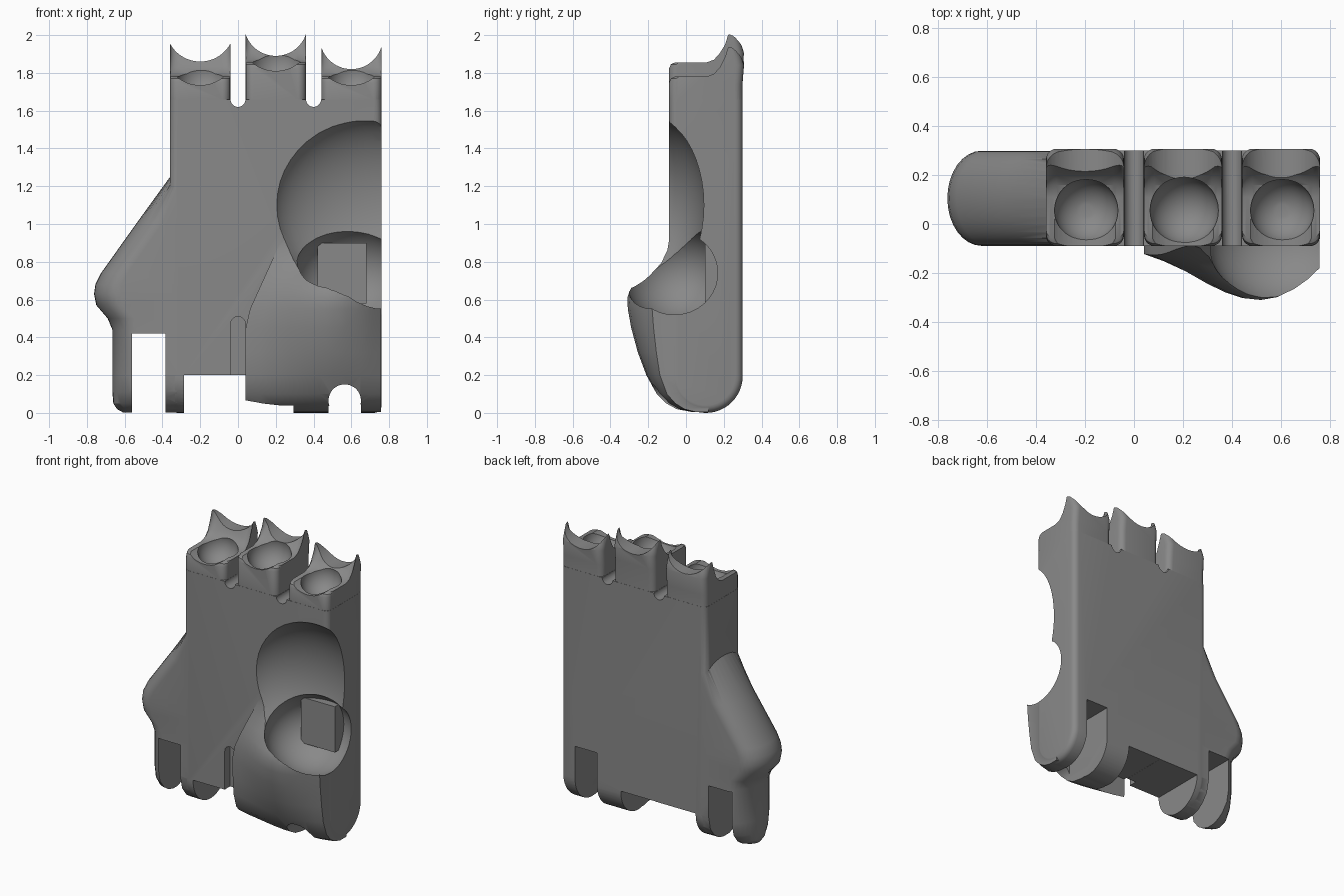
import bpy, bmesh, math
from mathutils import Vector

if "Cube" in bpy.data.objects:
    bpy.data.objects.remove(bpy.data.objects["Cube"])

grey = bpy.data.materials.new("dark_grey")
grey.diffuse_color = (0.25, 0.25, 0.25, 1)
grey.use_nodes = True
grey.node_tree.nodes["Principled BSDF"].inputs["Base Color"].default_value = grey.diffuse_color


def finish(name, bm):
    bmesh.ops.recalc_face_normals(bm, faces=bm.faces)
    me = bpy.data.meshes.new(name)
    bm.to_mesh(me)
    bm.free()
    me.materials.append(grey)
    ob = bpy.data.objects.new(name, me)
    bpy.context.collection.objects.link(ob)
    return ob


def loft(name, rings):
    bm = bmesh.new()
    vs = [[bm.verts.new(p) for p in r] for r in rings]
    n = len(rings[0])
    for a, b in zip(vs, vs[1:]):
        for i in range(n):
            j = (i + 1) % n
            bm.faces.new((a[i], a[j], b[j], b[i]))
    bm.faces.new(vs[0])
    bm.faces.new(vs[-1])
    bmesh.ops.triangulate(bm, faces=[f for f in bm.faces if len(f.verts) == 4])
    return finish(name, bm)


R, CY = 0.195, 0.105     # half thickness and mid-plane of the palm


def rounded_slab(name, prof, x0, x1, r):
    """Sweep a (y, z) profile along x, shrinking it at both ends to round the edges."""
    steps = [math.pi / 2 * i / 5 for i in range(6)]
    ends = [(r * (1 - math.sin(t)), r * (1 - math.cos(t))) for t in steps]   # (inset, distance)
    secs = [(x0 + d, i) for i, d in ends] + [(x1 - d, i) for i, d in reversed(ends)]
    return loft(name, [[(x, CY + (y - CY) * (R - i) / R, z + i * max(0, 1 - z / R)) for y, z in prof]
                       for x, i in secs])


def box(name, x0, x1, y0, y1, z0, z1):
    return loft(name, [[(x0, y0, z), (x1, y0, z), (x1, y1, z), (x0, y1, z)] for z in (z0, z1)])


def rod(name, x, z, r, y0, y1, n=40):
    ang = [2 * math.pi * (i + 0.5) / n for i in range(n)]
    return loft(name, [[(x + r * math.cos(t), y, z + r * math.sin(t)) for t in ang] for y in (y0, y1)])


def ball(name, c, r, n=40):
    bm = bmesh.new()
    bmesh.ops.create_uvsphere(bm, u_segments=n, v_segments=n // 2, radius=1)
    for v in bm.verts:
        v.co = Vector([c[i] + v.co[i] * r[i] for i in range(3)])
    return finish(name, bm)


def combine(ob, other, op='DIFFERENCE'):
    m = ob.modifiers.new("cut", 'BOOLEAN')
    m.operation, m.object, m.solver = op, other, 'EXACT'
    bpy.context.view_layer.objects.active = ob
    bpy.ops.object.modifier_apply(modifier=m.name)
    bpy.data.objects.remove(other, do_unlink=True)


# Palm slab with a fully rounded heel
heel = [(CY - R * math.cos(math.pi * i / 24), R - R * math.sin(math.pi * i / 24)) for i in range(25)]
palm = rounded_slab("palm", [(CY - R, 1.658)] + heel + [(CY + R, 1.658)], -0.36, 0.76, 0.04)

# Rounded outer flank
rings = []
for z, x in [(0.003, -.61), (.02, -.64), (.05, -.66), (.11, -.665), (.2, -.665), (.44, -.665), (.5, -.69), (.57, -.75),
             (.63, -.762), (.68, -.755), (.74, -.725), (1.0, -.54), (1.27, -.345)]:
    hy = 0.194 * math.sqrt(max(0, 1 - (max(0, R - z) / R) ** 2))
    a = 0.14 if z < 1.1 else 0.05
    arc = [math.pi / 2 + math.pi * i / 16 for i in range(17)]
    rings.append([(-.25, CY - hy, z), (-.25, CY + hy, z)] +
                 [(x + a + a * math.cos(t), CY + hy * math.sin(t), z) for t in arc])
combine(palm, loft("flank", rings), 'UNION')

# Thumb mound swelling from the front
weights = [(.041, .18), (.12, .32), (.2, .5), (.28, .7), (.36, .87), (.43, .97), (.5, 1),
           (.57, .95), (.65, .8), (.71, .62), (.758, .42)]
rings = []
for z, peak in [(.005, .03), (.02, -.05), (.05, -.105), (.1, -.155), (.2, -.21), (.32, -.255), (.45, -.29),
                (.55, -.308), (.61, -.31), (.66, -.295), (.72, -.25), (.79, -.18), (.86, -.125), (.94, -.085)]:
    base = CY - R * math.sqrt(max(0, 1 - (max(0, R - z) / R) ** 2)) + .004
    s = max(0, (z - .5) / .44) * .2
    rings.append([(.758, .12, z), (.041 + s, .12, z)] +
                 [(x + s * (1 - (x - .041) / .717), base + w * (peak - base), z) for x, w in weights])
combine(palm, loft("thumb_mound", rings), 'UNION')

# Finger posts: scalloped horn behind a ball socket
for xc, h, low, p, r in [(-.2, 1.78, 1.86, 1.955, .13), (.2, 1.855, 1.89, 2.005, .14), (.6, 1.78, 1.82, 1.94, .13)]:
    prof = [(-.089, 1.5), (-.089, h - .03), (-.08, h - .01), (-.06, h), (.11, h), (.16, h + .015), (.2, h + .05),
            (.235, p - .055), (.255, p - .005), (.265, p), (.275, p - .01), (.295, p - .06), (.307, p - .1),
            (.299, h - .04), (.299, 1.5)]
    post = rounded_slab("finger_post", prof, xc - .159, xc + .159, .042)
    sag = p - low
    rad = (.16 ** 2 + sag ** 2) / (2 * sag)
    combine(post, rod("scallop", xc, low + rad, rad, -.3, .5, 56))
    combine(post, ball("socket", (xc + .005, .055, h + .005), (r, r, r)))
    combine(post, rod("front_dip", xc, h + .15, .195, -.3, .02, 56))
    combine(palm, post, 'UNION')

cutters = [
    # Webs between the fingers
    rod("web_cut", 0, 1.66, .04, -.5, .5, 24), rod("web_cut", .4, 1.66, .04, -.5, .5, 24),
    # Thumb hollow and socket
    ball("hollow", (.67, -.2, 1.1), (.5, .3, .48), 48),
    ball("thumb_socket", (.6, -.06, .74), (.3, .27, .26), 48),
    # Hinge slots in the heel
    box("slot", -.56, -.385, -.5, .5, -.1, .42),
    box("slot", .48, .65, -.08, .5, -.1, .42),
    rod("slot_arch", .565, .065, .086, -.5, .1),
    box("recess", -.285, .04, -.5, .5, -.1, .2),
    box("recess_back", .03, .295, -.05, .5, -.1, .201),
    box("mound_trim", .09, .295, -.5, .1, -.1, .04),
    # Narrow front groove with a round top
    box("groove", -.04, .0405, -.4, -.03, .1, .47),
    rod("groove_top", 0, .47, .04, -.4, -.03, 24),
]
for c in cutters:
    combine(palm, c)

# Flat wall inside the thumb socket
box("socket_wall", .42, .68, .1, .24, .58, .9)

for ob in bpy.context.collection.objects:
    ob.select_set(True)
bpy.context.view_layer.objects.active = palm
bpy.ops.object.shade_smooth_by_angle(angle=math.radians(30))
